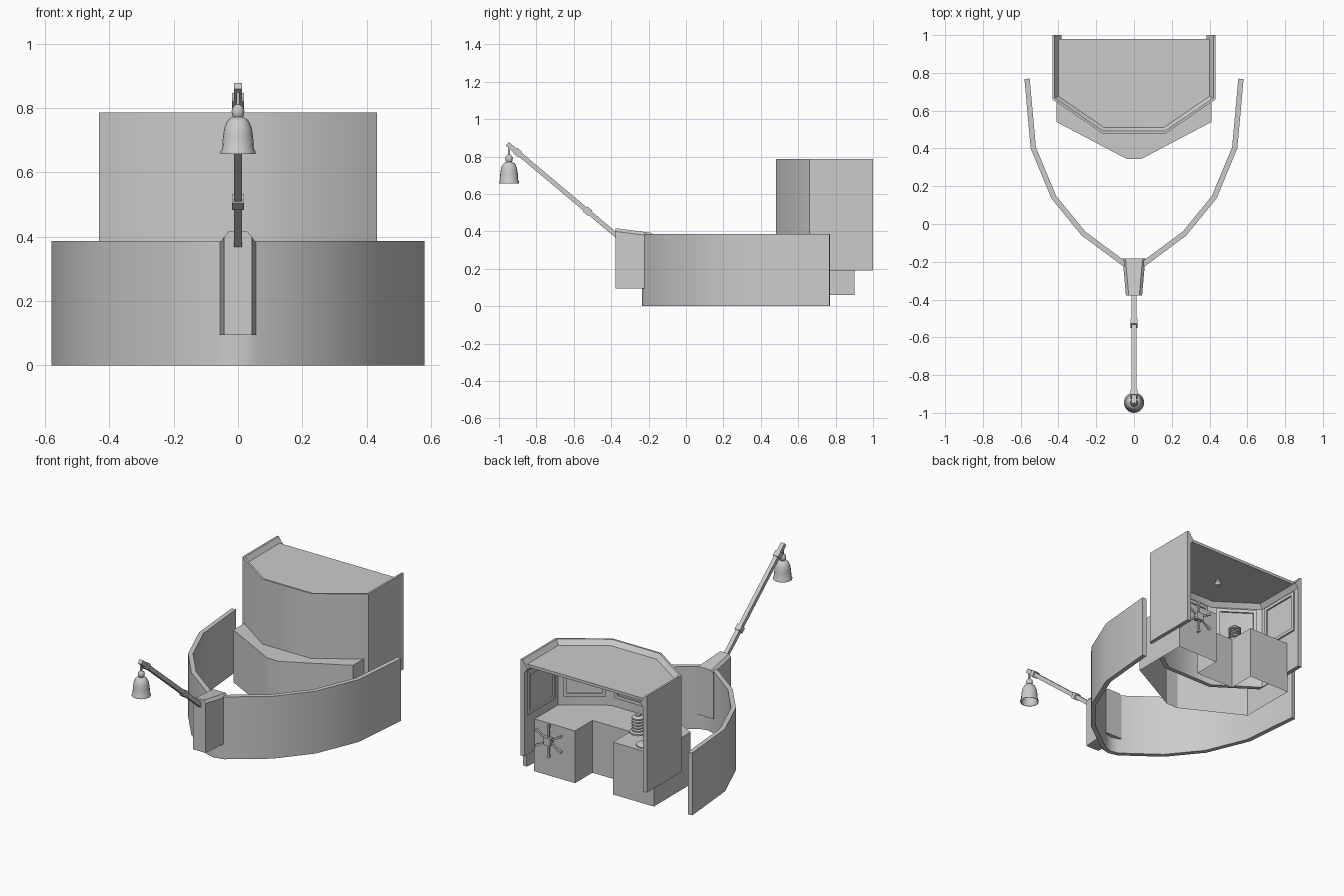
import bpy, bmesh, math
from mathutils import Vector

if "Cube" in bpy.data.objects:
    bpy.data.objects.remove(bpy.data.objects["Cube"])


def make(name, verts, faces, smooth=None):
    me = bpy.data.meshes.new(name)
    me.from_pydata([tuple(v) for v in verts], [], faces)
    bm = bmesh.new()
    bm.from_mesh(me)
    bmesh.ops.recalc_face_normals(bm, faces=bm.faces)
    bm.to_mesh(me)
    bm.free()
    ob = bpy.data.objects.new(name, me)
    bpy.context.collection.objects.link(ob)
    if smooth:
        bpy.ops.object.select_all(action='DESELECT')
        ob.select_set(True)
        bpy.context.view_layer.objects.active = ob
        bpy.ops.object.shade_smooth_by_angle(angle=math.radians(smooth))
    return ob


def mirrored(half):
    """Path from the +x end to the -x end."""
    return half + [(-x, y) for x, y in reversed(half) if x > 0]


def inset(path, d):
    """Offset an open path inwards with mitred corners."""
    p = [Vector(v) for v in path]
    n = [Vector((b.y - a.y, a.x - b.x)).normalized() for a, b in zip(p, p[1:])]
    out = []
    for i, v in enumerate(p):
        a, b = n[max(i - 1, 0)], n[min(i, len(n) - 1)]
        out.append(v + (a + b) * d / (1 + a.dot(b)))
    return out


def sweep(name, path, profile, smooth=35):
    """Sweep a closed (inset, z) profile along a plan path."""
    k, n = len(profile), len(path)
    rows = [[(v.x, v.y, z) for v in inset(path, d)] for d, z in profile]
    verts = [rows[j][i] for i in range(n) for j in range(k)]
    faces = [(i * k + j, i * k + (j + 1) % k, (i + 1) * k + (j + 1) % k, (i + 1) * k + j)
             for i in range(n - 1) for j in range(k)]
    faces += [tuple(range(k)), tuple(range((n - 1) * k, n * k))]
    return make(name, verts, faces, smooth)


def prism(name, pts, z0, z1, bottom=True):
    n = len(pts)
    verts = [(x, y, z) for z in (z0, z1) for x, y in pts]
    faces = [(i, (i + 1) % n, n + (i + 1) % n, n + i) for i in range(n)]
    faces.append(tuple(range(n, 2 * n)))
    if bottom:
        faces.append(tuple(range(n)))
    return make(name, verts, faces)


def beam(name, p, q, w, h, taper=1):
    """Box from p to q, w across and h deep."""
    p, q = Vector(p), Vector(q)
    d = (q - p).normalized()
    s = d.cross(Vector((0, 0, 1)))
    s = s.normalized() if s.length > .01 else Vector((1, 0, 0))
    u = s.cross(d)
    verts = [c + s * a * w * t / 2 + u * b * h * t / 2 for c, t in ((p, 1), (q, taper))
             for a, b in ((-1, -1), (1, -1), (1, 1), (-1, 1))]
    return make(name, verts, [(0, 1, 2, 3), (4, 5, 6, 7)] +
                [(i, (i + 1) % 4, 4 + (i + 1) % 4, 4 + i) for i in range(4)])


def lathe(name, centre, profile, n=16, closed=False):
    """Spin an (r, z) profile round a vertical axis."""
    k = len(profile)
    verts = [(centre[0] + r * math.cos(2 * math.pi * i / n),
              centre[1] + r * math.sin(2 * math.pi * i / n), z)
             for i in range(n) for r, z in profile]
    faces = [(i * k + j, i * k + (j + 1) % k, (i + 1) % n * k + (j + 1) % k, (i + 1) % n * k + j)
             for i in range(n) for j in range(k if closed else k - 1)]
    if not closed:
        faces += [tuple(i * k + j for i in range(n)) for j in (0, k - 1)]
    return make(name, verts, faces, 40)


# bow bulwark
hull = mirrored([(.58, .767), (.547, .4), (.437, .135), (.278, -.06), (.06, -.222), (0, -.236)])
sweep("bow_wall", hull, [(0, 0), (0, .386), (.028, .386), (.028, 0)])

# stem post with chamfered cap
stem = []
for y, w, top in ((-.183, .06, .387), (-.378, .043, .412)):
    stem += [(-w, y, .094), (w, y, .094), (w, y, top - .012), (w - .015, y, top + .005),
             (-w + .015, y, top + .005), (-w, y, top - .012)]
make("stem_post", stem, [tuple(range(6)), tuple(range(6, 12))] +
     [(i, (i + 1) % 6, 6 + (i + 1) % 6, 6 + i) for i in range(6)])

# bow pole and its collars
a, b = Vector((0, -.365, .373)), Vector((0, -.955, .868))
beam("bow_pole", a, b, .025, .025)
for t in (.25, .885):
    beam("pole_collar", a.lerp(b, t), a.lerp(b, t + .045), .036, .036)

# hanging bell lamp, open underneath
lamp = (0, -.946)
lathe("bell_shade", lamp, [(.054, .657), (.054, .665), (.049, .674), (.047, .71), (.042, .74),
      (.033, .76), (.02, .771), (.001, .773), (.001, .767), (.019, .765), (.03, .755),
      (.038, .737), (.043, .708), (.045, .67), (.05, .657)], 20, True)
lathe("bell_knob", lamp, [(.012, .768), (.018, .777), (.02, .789), (.018, .8), (.008, .81)], 12)
beam("bell_hanger", (0, -.946, .80), (0, -.946, .86), .01, .01)

# cabin shell with a raised, inward sloping rim
cabin = mirrored([(.432, 1.0), (.432, .66), (.168, .48)])
sweep("cabin_wall", cabin, [(0, .19), (0, .786), (.012, .786), (.032, .755), (.048, .738),
                            (.026, .71), (.026, .19)])
roof = inset(cabin, .031)
roof[0].y = roof[-1].y = .98
prism("cabin_roof", roof, .738, .756)

# raised panel frames on the inside of each cabin wall
inner = inset(cabin, .029)
for p, q in zip(inner, inner[1:]):
    d = (q - p).normalized() * .04
    p, q = p + d, q - d
    for z in (.45, .69):
        beam("frame_rail", (*p, z), (*q, z), .014, .02)
    e = d.normalized() * .01
    f = Vector((-e.y, e.x)) * .7
    for c in (p, q):
        prism("frame_stile", [c - e + f, c + e + f, c + e - f, c - e - f], .44, .70)

# hollow console with a notch for the helmsman
prism("console", mirrored([(.13, .73), (.13, .9), (.41, .9), (.41, .54), (.04, .345)]),
      .06, .384, bottom=False)

# steering wheel: hub, shaft and six spokes with grips
hub = Vector((.29, .93, .29))
beam("wheel_shaft", hub - Vector((0, .035, 0)), hub, .022, .022)
beam("wheel_hub", hub - Vector((0, .012, 0)), hub + Vector((0, .016, 0)), .045, .045)
for i in range(6):
    t = math.radians(60 * i + 30)
    d = Vector((math.cos(t), 0, math.sin(t)))
    beam("wheel_spoke", hub, hub + d * .08, .01, .01)
    beam("wheel_grip", hub + d * .065, hub + d * .1, .011, .011, 1.4)

# stacked coil and dial on the console
coil = [(.05, .38), (.05, .392)]
for i in range(5):
    z = .395 + i * .018
    coil += [(.026, z), (.037, z + .004), (.037, z + .012), (.026, z + .016)]
lathe("coil_stack", (-.17, .71), coil + [(.015, .487), (.015, .495)], 12)
lathe("dial", (-.3, .83), [(.05, .38), (.05, .392), (.035, .4), (.012, .4), (.012, .425)], 12)

# ceiling bulb
lathe("ceiling_bulb", (0, .76), [(.005, .745), (.005, .722), (.013, .716), (.02, .7),
                                 (.014, .685), (.003, .68)], 10)
